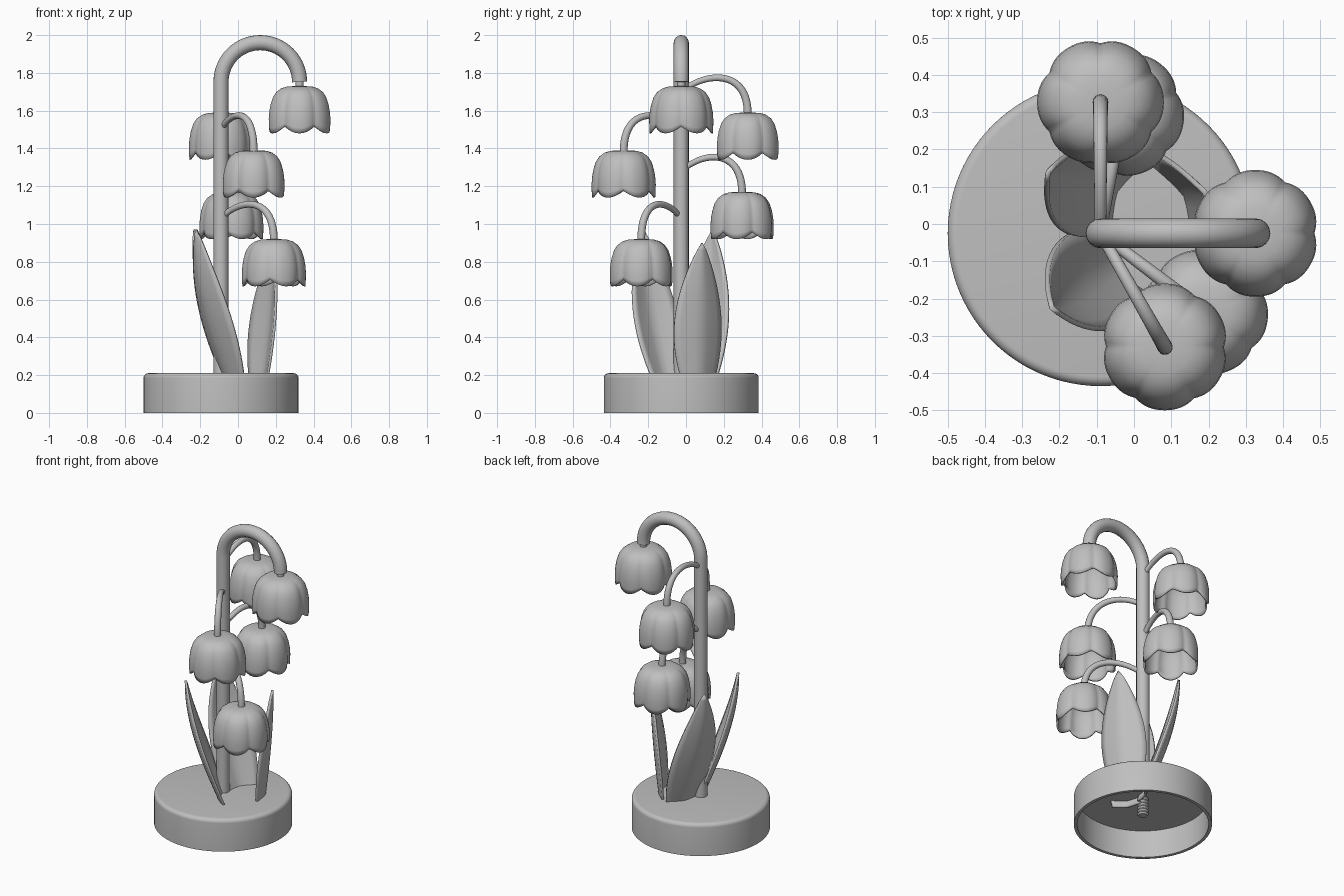
import bpy, bmesh, math
from mathutils import Vector
from mathutils.geometry import interpolate_bezier

cube = bpy.data.objects.get("Cube")
if cube:
    bpy.data.objects.remove(cube, do_unlink=True)

GREY = (0.52, 0.52, 0.52, 1)
mat = bpy.data.materials.new("plain_grey")
mat.use_nodes = True
mat.diffuse_color = GREY
mat.node_tree.nodes["Principled BSDF"].inputs["Base Color"].default_value = GREY

AXIS = Vector((-0.09, -0.025, 0))  # centre of the pot and stem


def finish(name, bm, thickness=0, offset=-1, angle=35):
    """Turn a bmesh into a shaded object, optionally with a wall thickness."""
    bmesh.ops.remove_doubles(bm, verts=bm.verts, dist=0.0001)
    bmesh.ops.recalc_face_normals(bm, faces=bm.faces)
    mesh = bpy.data.meshes.new(name)
    bm.to_mesh(mesh)
    bm.free()
    add(name, mesh, angle)
    if thickness:
        mod = bpy.context.object.modifiers.new("wall", "SOLIDIFY")
        mod.thickness = thickness
        mod.offset = offset


def add(name, mesh, angle):
    obj = bpy.data.objects.new(name, mesh)
    bpy.context.collection.objects.link(obj)
    mesh.materials.clear()
    mesh.materials.append(mat)
    bpy.ops.object.select_all(action="DESELECT")
    obj.select_set(True)
    bpy.context.view_layer.objects.active = obj
    bpy.ops.object.shade_smooth_by_angle(angle=math.radians(angle))


def skin(bm, rows, closed):
    """Join equally long rows of points with quads."""
    grid = [[bm.verts.new(p) for p in row] for row in rows]
    n = len(grid[0])
    for a, b in zip(grid, grid[1:]):
        for i in range(n if closed else n - 1):
            j = (i + 1) % n
            bm.faces.new((a[i], a[j], b[j], b[i]))


def lathe(name, profile, segments):
    bm = bmesh.new()
    turn = [i * math.tau / segments for i in range(segments)]
    skin(bm, [[AXIS + Vector((r * math.cos(a), r * math.sin(a), z)) for a in turn]
              for r, z in profile], True)
    finish(name, bm)


def tube(name, points, radius, end_scale=1):
    curve = bpy.data.curves.new(name, "CURVE")
    curve.dimensions = "3D"
    curve.bevel_depth = radius
    curve.bevel_resolution = 6
    curve.use_fill_caps = True
    spline = curve.splines.new("POLY")
    spline.points.add(len(points) - 1)
    for i, p in enumerate(points):
        spline.points[i].co = (*p, 1)
        spline.points[i].radius = 1 + (end_scale - 1) * i / (len(points) - 1)
    temp = bpy.data.objects.new("temp", curve)
    mesh = bpy.data.meshes.new_from_object(temp)
    mesh.name = name
    bpy.data.objects.remove(temp)
    add(name, mesh, 40)


def bell(name, centre, top, heading):
    """Hollow six-petal flower with a scalloped hem."""
    outline = [(0, 0), (0.03, 0), (0.07, -0.003), (0.1, -0.012), (0.128, -0.032),
               (0.147, -0.06), (0.16, -0.1), (0.167, -0.14), (0.17, -0.18),
               (0.169, -0.22), (0.167, -0.25)]
    rows = []
    for k, (r, z) in enumerate(outline):
        w = k / (len(outline) - 1)
        row = []
        for i in range(96):
            a = i * math.tau / 96
            notch = 1 - abs(math.sin(3 * a))
            rr = r * (1 - 0.07 * min(1, 2 * w) * notch ** 1.5)
            zz = top + z + 0.035 * notch * w ** 4
            row.append((centre[0] + rr * math.cos(a + heading),
                        centre[1] + rr * math.sin(a + heading), zz))
        rows.append(row)
    bm = bmesh.new()
    skin(bm, rows, True)
    finish(name, bm, 0.01, -1, 50)


def leaf(name, base, tip, across, height, half_width=0.14):
    """Blade folded along its midrib, with its edges turned to the stem."""
    base, tip = Vector((*base, 0.13)), Vector((*tip, height))
    side = Vector((*across, 0)).normalized()
    inward = Vector((-side.y, side.x, 0))
    if inward.dot(AXIS - (base + tip) / 2) < 0:
        inward.negate()
    rows = []
    for k in range(21):
        t = k / 20
        mid = base.lerp(tip, math.sin(t * math.pi / 2))
        mid.z = base.z + (tip.z - base.z) * t
        w = max(0, math.sin(math.pi * (0.18 + 0.82 * t))) ** 0.85
        rows.append([mid + side * (u * w * half_width) + inward * (0.045 * w * abs(u) ** 1.3)
                     for u in (-1, -0.75, -0.5, -0.25, 0, 0.25, 0.5, 0.75, 1)])
    bm = bmesh.new()
    skin(bm, rows, False)
    finish(name, bm, 0.014, 0)


# Hollow pot with a rounded top rim
R, H = 0.41, 0.21
rim = [(R - 0.025 + 0.025 * math.cos(a), H - 0.025 + 0.025 * math.sin(a))
       for a in (i * math.pi / 12 for i in range(7))]
lathe("pot", [(0, 0.18), (R - 0.02, 0.18), (R - 0.02, 0), (R, 0)] + rim + [(0, H)], 96)

# Threaded peg under the stem
thread = [(0.026 + 0.008 * (i % 2), 0.06 + 0.01 * i) for i in range(14)]
lathe("threaded_peg", [(0, 0.055)] + thread + [(0, 0.2)], 24)

# Main stem with its hooked top
BEND, BEND_Z = 0.208, 1.752
path = [AXIS + Vector((0, 0, 0.19))]
for i in range(33):
    a = math.pi * (1 - i / 32)
    path.append(AXIS + Vector((BEND * (1 + math.cos(a)), 0, BEND_Z + BEND * math.sin(a))))
tube("main_stem", path, 0.04)
hook = path[-1]
tube("top_flower_stalk", [hook + Vector((0, 0, 0.01)), hook - Vector((0, 0, 0.035))], 0.022)
bell("top_flower", hook, 1.73, 0)

# Side flowers hanging from arched stalks
side_flowers = {"upper_back": (-0.09, 0.327, 1.59), "upper_front": (0.083, -0.33, 1.39),
                "lower_back": (-0.035, 0.297, 1.17), "lower_front": (0.19, -0.237, 0.92)}
for name, (x, y, top) in side_flowers.items():
    start = Vector((AXIS.x, AXIS.y, top + 0.11))
    end = Vector((x, y, top - 0.008))
    reach = start.lerp(end, 0.35)
    reach.z = top + 0.215
    over = Vector((x, y, top + 0.235))
    tube(name + "_stalk", interpolate_bezier(start, reach, over, end, 28), 0.015, 1.4)
    bell(name + "_flower", end, top, math.atan2(y - AXIS.y, x - AXIS.x))

# Leaves
leaf("front_leaf", (-0.03, -0.1), (-0.22, -0.225), (0.55, -0.83), 0.97)
leaf("back_leaf", (-0.02, 0.08), (-0.23, 0.14), (0.45, 0.9), 0.97)
leaf("left_leaf", (0.13, 0.075), (0.19, 0.085), (0.45, -0.85), 0.9)
